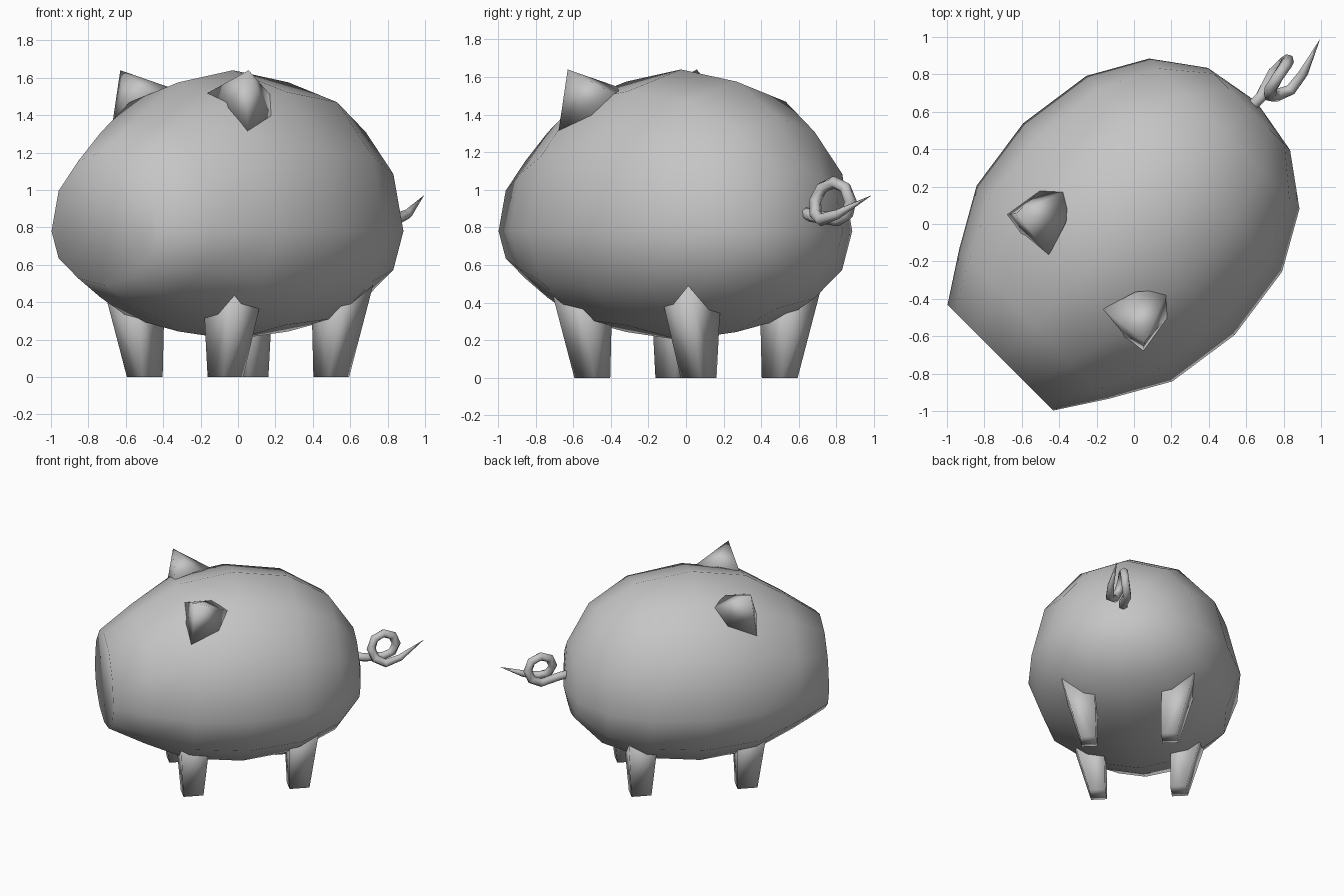
import bpy, bmesh, math
from mathutils import Vector

if "Cube" in bpy.data.objects:
    bpy.data.objects.remove(bpy.data.objects["Cube"])

S = math.sqrt(0.5)
grey = bpy.data.materials.new("plain_grey")
grey.diffuse_color = (0.56, 0.56, 0.56, 1)
grey.use_nodes = True
grey.node_tree.nodes["Principled BSDF"].inputs["Base Color"].default_value = grey.diffuse_color


def place(u, v, z):
    """u runs toward the snout along the diagonal, v runs sideways."""
    return Vector(((v - u) * S, -(u + v) * S, z))


def build(name, points, faces):
    bm = bmesh.new()
    verts = [bm.verts.new(place(*p)) for p in points]
    for f in faces:
        bm.faces.new([verts[i] for i in f])
    bmesh.ops.recalc_face_normals(bm, faces=bm.faces)
    for f in bm.faces:
        f.smooth = True
    mesh = bpy.data.meshes.new(name)
    bm.to_mesh(mesh)
    bm.free()
    mesh.materials.append(grey)
    ob = bpy.data.objects.new(name, mesh)
    bpy.context.collection.objects.link(ob)
    return ob


# Body: rings along the diagonal, taller above the middle than below, flat snout
N = 12
rings = [(1.01, 0.40), (0.757, 0.565), (0.45, 0.74), (0.038, 0.80),
         (-0.38, 0.74), (-0.683, 0.568), (-0.87, 0.31)]
points = []
for u, r in rings:
    for k in range(N):
        a = 2 * math.pi * k / N
        s = math.sin(a)
        points.append((u, r * math.cos(a), 0.78 + r * s * (1.075 if s > 0 else 0.725)))
faces = [tuple(range(N))]
for i in range(len(rings) - 1):
    for k in range(N):
        j = (k + 1) % N
        faces.append((i * N + k, i * N + j, (i + 1) * N + j, (i + 1) * N + k))
points.append((-0.925, 0, 0.78))
last = (len(rings) - 1) * N
faces += [(last + k, last + (k + 1) % N, len(points) - 1) for k in range(N)]
build("body", points, faces)

# Legs: tapered blocks leaning outward as they rise into the body
box = [(0, 1, 2, 3), (4, 5, 6, 7)] + [(k, (k + 1) % 4, 4 + (k + 1) % 4, 4 + k) for k in range(4)]
for end, eu in (("front", 1), ("back", -1)):
    for side, sv in (("left", -1), ("right", 1)):
        pts = []
        for u0, u1, v0, v1, z in ((0.325, 0.475, 0.245, 0.365, 0), (0.30, 0.52, 0.253, 0.505, 0.5)):
            pts += [(eu * u, sv * v, z) for u, v in ((u0, v0), (u1, v0), (u1, v1), (u0, v1))]
        build(f"{end}_{side}_leg", pts, box)

# Ears: low pyramids with a bulging base sunk slightly into the body
tip = Vector((0.405, 0.485, 1.64))
base = [(0.438, 0.212, 1.52), (0.255, 0.269, 1.55), (0.127, 0.382, 1.50),
        (0.226, 0.481, 1.39), (0.445, 0.516, 1.30), (0.467, 0.382, 1.42)]
for side, sv in (("left", -1), ("right", 1)):
    ring = [tip + (Vector(p) - tip) * 1.03 for p in base]
    pts = [(p.x, sv * p.y, p.z) for p in [tip] + ring]
    fs = [(0, 1 + k, 1 + (k + 1) % 6) for k in range(6)] + [(1, 2, 3, 4, 5, 6)]
    build(f"{side}_ear", pts, fs)

# Tail: tube that curls once and tapers to a point
path = [(-0.86, 0, 0.88, 1), (-0.96, 0, 0.86, 1)]
for k in range(9):
    a = math.radians(-90 + 45 * k)
    path.append((-1.10 - 0.1 * math.cos(a), -0.045 + 0.13 * (k / 8) ** 2,
                 0.94 + 0.1 * math.sin(a), 1))
path += [(-1.21, 0.07, 0.87, 0.8), (-1.40, 0.005, 0.97, 0.02)]
SIDES = 6
pts, fs = [], []
centres = [Vector(p[:3]) for p in path]
side_axis = Vector((0, 1, 0))
for i, c in enumerate(centres):
    t = (centres[min(i + 1, len(centres) - 1)] - centres[max(i - 1, 0)]).normalized()
    n = t.cross(side_axis).normalized()
    b = t.cross(n)
    for k in range(SIDES):
        a = 2 * math.pi * k / SIDES
        pts.append(tuple(c + (n * math.cos(a) + b * math.sin(a)) * 0.034 * path[i][3]))
for i in range(len(path) - 1):
    for k in range(SIDES):
        j = (k + 1) % SIDES
        fs.append((i * SIDES + k, i * SIDES + j, (i + 1) * SIDES + j, (i + 1) * SIDES + k))
fs += [tuple(range(SIDES)), tuple(range(len(pts) - SIDES, len(pts)))]
build("tail", pts, fs)
